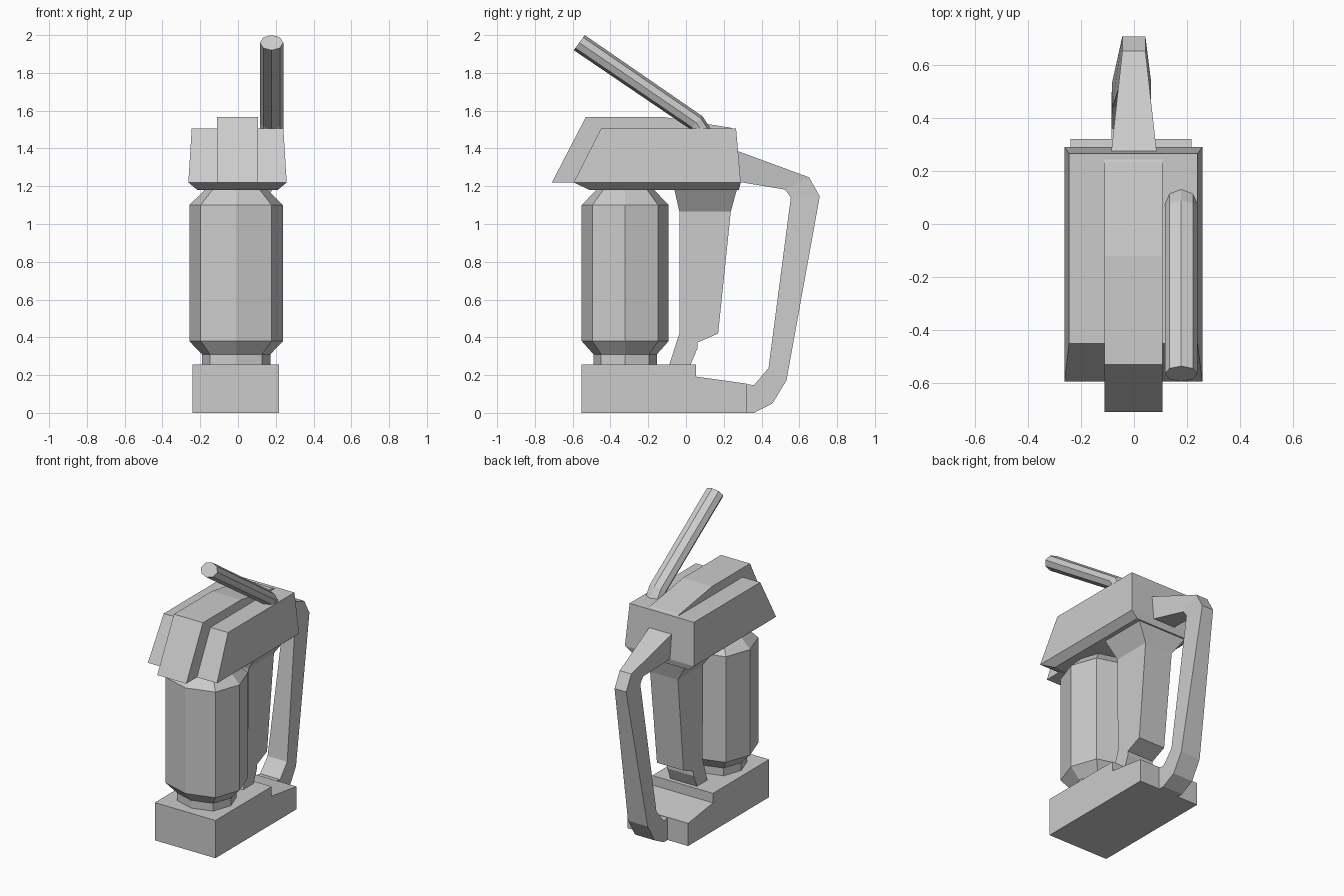
import bpy, bmesh, math


def loft(name, rings):
    """Flat-faced closed skin through rings with equal point counts."""
    bm = bmesh.new()
    vs = [[bm.verts.new(p) for p in r] for r in rings]
    n = len(rings[0])
    for a, b in zip(vs, vs[1:]):
        for i in range(n):
            j = (i + 1) % n
            bm.faces.new((a[i], a[j], b[j], b[i]))
    bm.faces.new(vs[0][::-1])
    bm.faces.new(vs[-1])
    bmesh.ops.recalc_face_normals(bm, faces=bm.faces)
    me = bpy.data.meshes.new(name)
    bm.to_mesh(me)
    bm.free()
    ob = bpy.data.objects.new(name, me)
    bpy.context.collection.objects.link(ob)
    return ob


def rect(x0, x1, y0, y1, z):
    return [(x0, y0, z), (x1, y0, z), (x1, y1, z), (x0, y1, z)]


def prism(name, x0, x1, profile):
    """Side profile (y, z) extruded across x."""
    return loft(name, [[(x, y, z) for y, z in profile] for x in (x0, x1)])


# Stepped base
prism("base", -0.24, 0.217, [(-0.553, 0), (0.32, 0), (0.32, 0.155),
                             (0.053, 0.192), (0.053, 0.257), (-0.553, 0.257)])

# Eight-sided canister with shoulders and neck
def oct_ring(s, z):
    pts = []
    for i in range(8):
        k = s * (1.07 if i % 2 else 1.0)
        a = i * math.pi / 4
        pts.append((-0.01 + 0.248 * k * math.cos(a),
                    -0.322 + 0.23 * k * math.sin(a), z))
    return pts

loft("canister", [oct_ring(s, z) for s, z in
                  [(0.73, 0.25), (0.73, 0.31), (1, 0.38), (1, 1.1), (0.65, 1.185)]])

# Hood with chamfered underside, and the raised ridge along its middle
loft("hood", [rect(-0.215, 0.21, -0.51, 0.28, 1.18),
              rect(-0.263, 0.258, -0.595, 0.29, 1.22),
              rect(-0.245, 0.24, -0.45, 0.265, 1.505)])
prism("hood_ridge", -0.112, 0.107, [(-0.71, 1.22), (0.2, 1.22), (0.25, 1.5),
                                    (0.235, 1.51), (-0.12, 1.567), (-0.53, 1.567)])

# Rear post: foot, shaft and flared collar
loft("rear_post", [rect(-w, w, y0, y1, z) for w, y0, y1, z in
                   [(0.1, -0.035, 0.17, 0.42), (0.105, -0.035, 0.237, 1.065),
                    (0.185, -0.062, 0.27, 1.185)]])
prism("post_foot", -0.1, 0.1, [(-0.09, 0.25), (0.022, 0.25), (0.06, 0.34),
                               (0.06, 0.372), (0.17, 0.42), (-0.035, 0.42),
                               (-0.055, 0.36)])

# Bent handle: outer point, inner point, x range
sections = [((0.31, 0), (0.31, 0.153), -0.085, 0.065),
            ((0.36, 0), (0.36, 0.147), -0.085, 0.065),
            ((0.458, 0.05), (0.39, 0.182), -0.085, 0.065),
            ((0.532, 0.172), (0.437, 0.238), -0.083, 0.065),
            ((0.708, 1.146), (0.555, 1.14), -0.044, 0.043),
            ((0.652, 1.247), (0.525, 1.182), -0.044, 0.043),
            ((0.26, 1.391), (0.26, 1.226), -0.087, 0.087)]
loft("handle", [[(x0, *o), (x1, *o), (x1, *i), (x0, *i)] for o, i, x0, x1 in sections])

# Eight-sided lever with a bent root
def lever_ring(y, z, uy, uz):
    return [(0.178 + 0.062 * math.cos(i * math.pi / 4),
             y + uy * math.sin(i * math.pi / 4),
             z + uz * math.sin(i * math.pi / 4)) for i in range(8)]

loft("lever", [lever_ring(-0.565, 1.96, 0.029, 0.04),
               lever_ring(0.055, 1.536, 0.033, 0.034),
               lever_ring(0.08, 1.495, 0.053, 0.006)])
